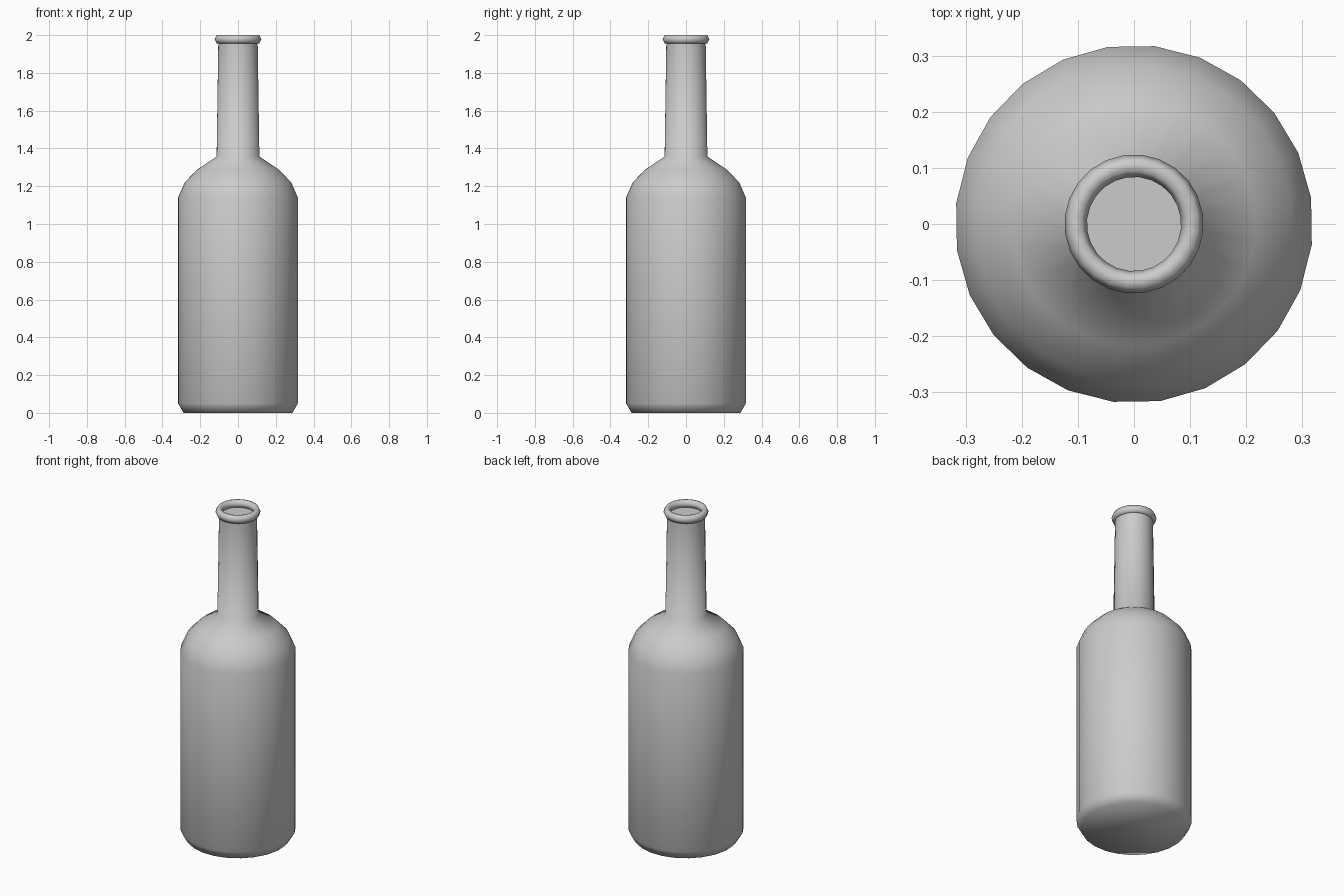
import bpy, bmesh, math

cube = bpy.data.objects.get("Cube")
if cube:
    bpy.data.objects.remove(cube, do_unlink=True)

SIDES = 24
TURN = math.radians(8.4)

# One grey for the whole bottle
grey = bpy.data.materials.new("plain_grey")
grey.use_nodes = True
colour = (0.6, 0.6, 0.6, 1)
grey.diffuse_color = colour
grey.node_tree.nodes["Principled BSDF"].inputs["Base Color"].default_value = colour


def lathe(name, profile, closed=False):
    """Spin a (radius, height) profile; open profiles get flat end caps."""
    bm = bmesh.new()
    rings = []
    for r, z in profile:
        rings.append([bm.verts.new((r * math.cos(TURN + math.tau * i / SIDES),
                                    r * math.sin(TURN + math.tau * i / SIDES), z))
                      for i in range(SIDES)])
    pairs = list(zip(rings, rings[1:]))
    if closed:
        pairs.append((rings[-1], rings[0]))
    else:
        bm.faces.new(rings[0][::-1])
        bm.faces.new(rings[-1])
    for low, high in pairs:
        for i in range(SIDES):
            j = (i + 1) % SIDES
            bm.faces.new((low[i], low[j], high[j], high[i]))
    bmesh.ops.recalc_face_normals(bm, faces=bm.faces)
    mesh = bpy.data.meshes.new(name)
    bm.to_mesh(mesh)
    bm.free()
    mesh.materials.append(grey)
    obj = bpy.data.objects.new(name, mesh)
    bpy.context.collection.objects.link(obj)
    for poly in mesh.polygons:
        poly.use_smooth = True
    return obj


# Body, shoulder and neck in one sweep, closed just under the lip
bottle = lathe("bottle_body", [(0.29, 0), (0.319, 0.05), (0.319, 1.14), (0.284, 1.22),
                               (0.218, 1.288), (0.114, 1.357), (0.105, 1.96)])
# The neck's closing face stays flat
for poly in bottle.data.polygons:
    if poly.center.z > 1.95:
        poly.use_smooth = False

# Rounded lip ring with a six-sided section
lip = lathe("lip_ring", [(0.104 + 0.02 * math.cos(math.tau * k / 6),
                          1.978 + 0.0254 * math.sin(math.tau * k / 6))
                         for k in range(6)], closed=True)
